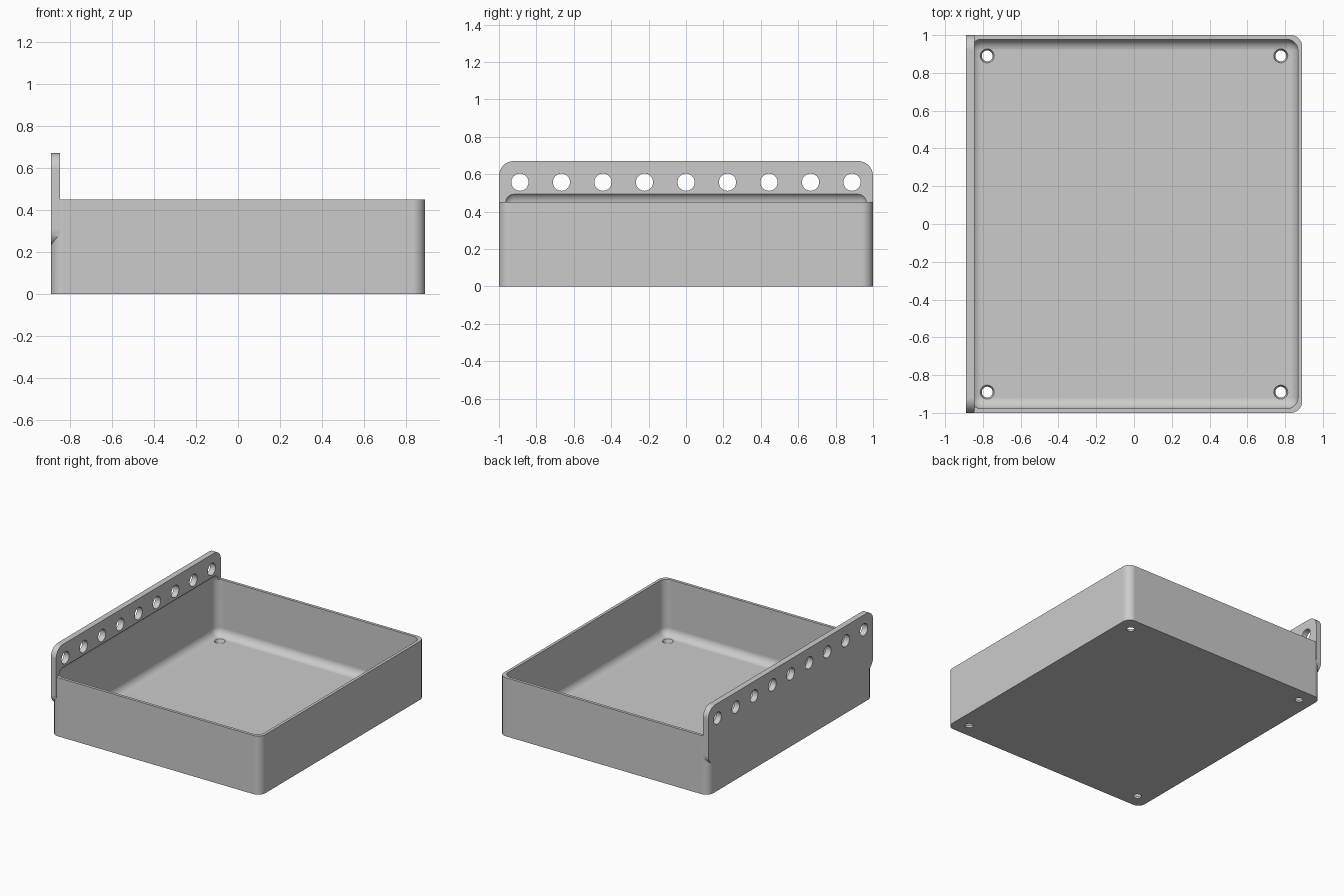
import bpy
import bmesh
import math
from mathutils import Matrix, Vector

cube = bpy.data.objects.get("Cube")
if cube:
    bpy.data.objects.remove(cube, do_unlink=True)

HALF_X, HALF_Y, HEIGHT = 0.89, 1.0, 0.45
WALL = 0.022

grey = bpy.data.materials.new("light_grey")
grey.use_nodes = True
colour = (0.6, 0.6, 0.6, 1)
grey.diffuse_color = colour
grey.node_tree.nodes["Principled BSDF"].inputs["Base Color"].default_value = colour


def finish(name, bm):
    mesh = bpy.data.meshes.new(name)
    bmesh.ops.recalc_face_normals(bm, faces=bm.faces[:])
    bm.to_mesh(mesh)
    bm.free()
    mesh.materials.append(grey)
    obj = bpy.data.objects.new(name, mesh)
    bpy.context.collection.objects.link(obj)
    return obj


def rounded_block(name, low, high, radius, axis=None, segments=10):
    """Block with the edges along one axis rounded, or all edges if axis is None."""
    low, high = Vector(low), Vector(high)
    bm = bmesh.new()
    bmesh.ops.create_cube(bm, size=1)
    for v in bm.verts:
        v.co = Vector((h - l) * (c + 0.5) + l for l, h, c in zip(low, high, v.co))
    edges = [e for e in bm.edges if axis is None
             or abs((e.verts[0].co - e.verts[1].co).normalized()[axis]) > 0.9]
    bmesh.ops.bevel(bm, geom=edges, offset=radius, segments=segments,
                    profile=0.5, affect='EDGES')
    return finish(name, bm)


def drills(name, places, r1, r2, depth, rotation):
    """One cutter mesh holding a round drill at every place."""
    bm = bmesh.new()
    for place in places:
        bmesh.ops.create_cone(bm, cap_ends=True, segments=32, radius1=r1, radius2=r2,
                              depth=depth, matrix=Matrix.Translation(place) @ rotation)
    return finish(name, bm)


def combine(target, other, operation):
    mod = target.modifiers.new(operation.title(), 'BOOLEAN')
    mod.operation = operation
    mod.solver = 'EXACT'
    mod.object = other
    bpy.context.view_layer.objects.active = target
    bpy.ops.object.modifier_apply(modifier=mod.name)
    bpy.data.objects.remove(other, do_unlink=True)


# Tray body and the hanging plate, flush with its left wall
tray = rounded_block("tray", (-HALF_X, -HALF_Y, 0), (HALF_X, HALF_Y, HEIGHT), 0.06, axis=2)
plate = rounded_block("hanging_plate", (-HALF_X, -HALF_Y, 0.225),
                      (-HALF_X + 0.045, HALF_Y, 0.67), 0.08, axis=0)
combine(tray, plate, 'UNION')

# Filleted cavity, which also scoops the foot of the plate
cavity = rounded_block("cavity", (WALL - HALF_X, WALL - HALF_Y, WALL),
                       (HALF_X - WALL, HALF_Y - WALL, 0.506), 0.06)
combine(tray, cavity, 'DIFFERENCE')

# Row of hanging holes
row = [(-HALF_X, (i - 4) * 0.222, 0.557) for i in range(9)]
combine(tray, drills("row_holes", row, 0.046, 0.046, 0.3,
                     Matrix.Rotation(math.pi / 2, 4, 'Y')), 'DIFFERENCE')

# Tapered drain holes in the floor corners
corners = [(x, y, WALL / 2) for x in (-0.777, 0.777) for y in (-0.89, 0.89)]
combine(tray, drills("floor_holes", corners, 0.028, 0.038, WALL + 0.004,
                     Matrix.Identity(4)), 'DIFFERENCE')

# Smooth fillets, crisp edges
for obj in bpy.context.selected_objects:
    obj.select_set(False)
tray.select_set(True)
bpy.context.view_layer.objects.active = tray
bpy.ops.object.shade_smooth_by_angle(angle=math.radians(30))
weighted = tray.modifiers.new("Weighted normals", 'WEIGHTED_NORMAL')
weighted.keep_sharp = True
